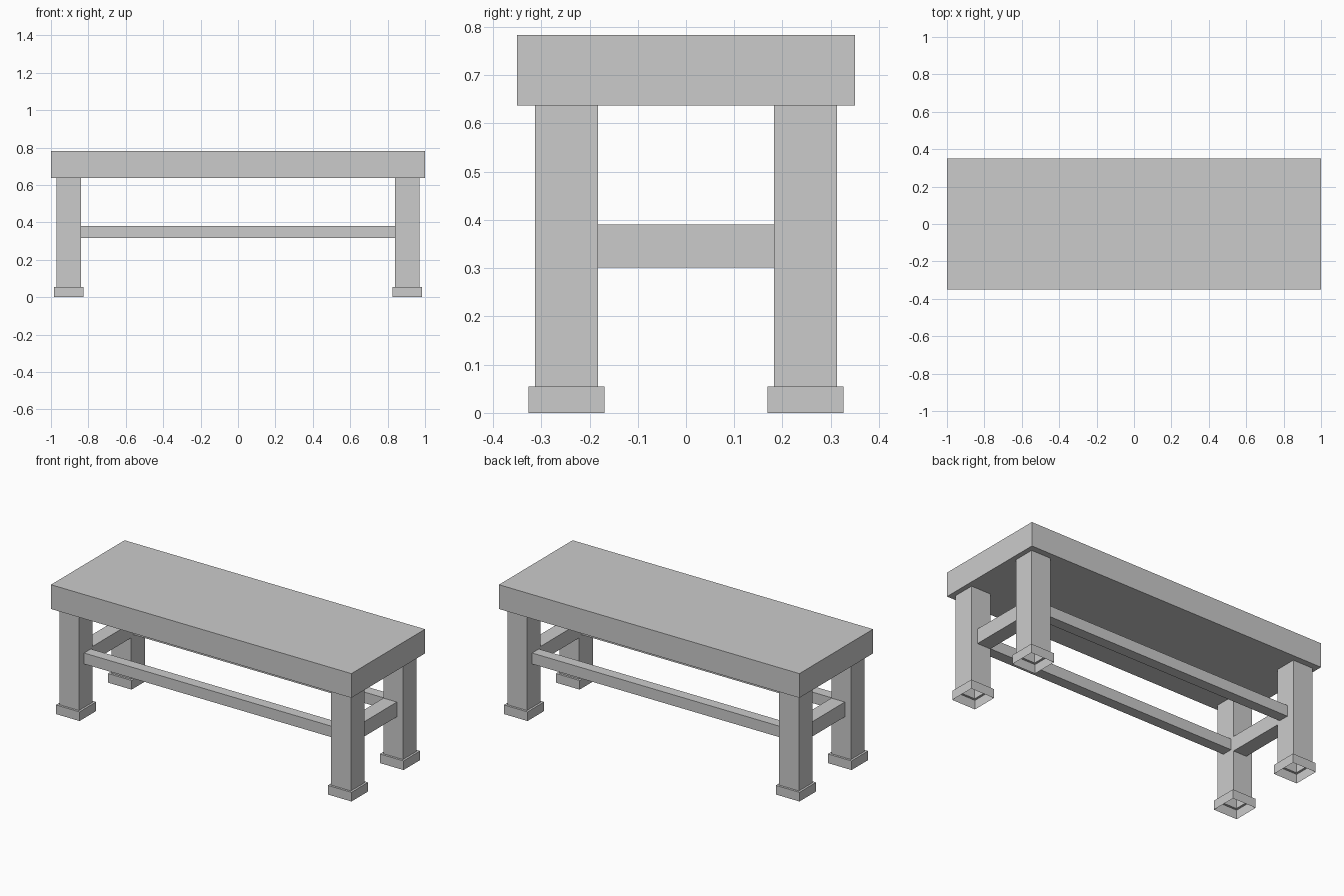
import bpy, bmesh

if "Cube" in bpy.data.objects:
    bpy.data.objects.remove(bpy.data.objects["Cube"])


def box(name, x, y, z):
    """Axis-aligned box from (min, max) ranges."""
    bm = bmesh.new()
    bmesh.ops.create_cube(bm, size=1)
    for v in bm.verts:
        for i, (lo, hi) in enumerate((x, y, z)):
            v.co[i] = lo if v.co[i] < 0 else hi
    return finish(bm, name)


def finish(bm, name):
    mesh = bpy.data.meshes.new(name)
    bm.to_mesh(mesh)
    bm.free()
    ob = bpy.data.objects.new(name, mesh)
    bpy.context.collection.objects.link(ob)
    return ob


def leg(name, cx, cy):
    """Square hollow leg stepping out to an open-bottomed foot."""
    profile = [(0.0655, 0.637), (0.0655, 0.055), (0.0785, 0.055), (0.0785, 0)]
    corners = [(-1, -1), (1, -1), (1, 1), (-1, 1)]
    bm = bmesh.new()
    rings = [[bm.verts.new((cx + sx * h, cy + sy * h, z)) for sx, sy in corners]
             for h, z in profile]
    for top, low in zip(rings, rings[1:]):
        for i in range(4):
            j = (i + 1) % 4
            bm.faces.new((low[i], low[j], top[j], top[i]))
    return finish(bm, name)


# Thick top slab
box("table_top", (-1, 1), (-0.35, 0.35), (0.637, 0.783))

# Legs with feet
for sx, xn in ((-1, "left"), (1, "right")):
    for sy, yn in ((-1, "front"), (1, "back")):
        leg(f"{yn}_{xn}_leg", sx * 0.905, sy * 0.2475)

# Long rails, set toward the inside of the legs
for s, n in ((-1, "front"), (1, "back")):
    box(f"{n}_rail", (-0.84, 0.84), sorted((s * 0.2, s * 0.264)), (0.316, 0.382))

# Short side rails, flush with the inner leg faces
for s, n in ((-1, "left"), (1, "right")):
    box(f"{n}_rail", sorted((s * 0.841, s * 0.93)), (-0.182, 0.182), (0.301, 0.39))
